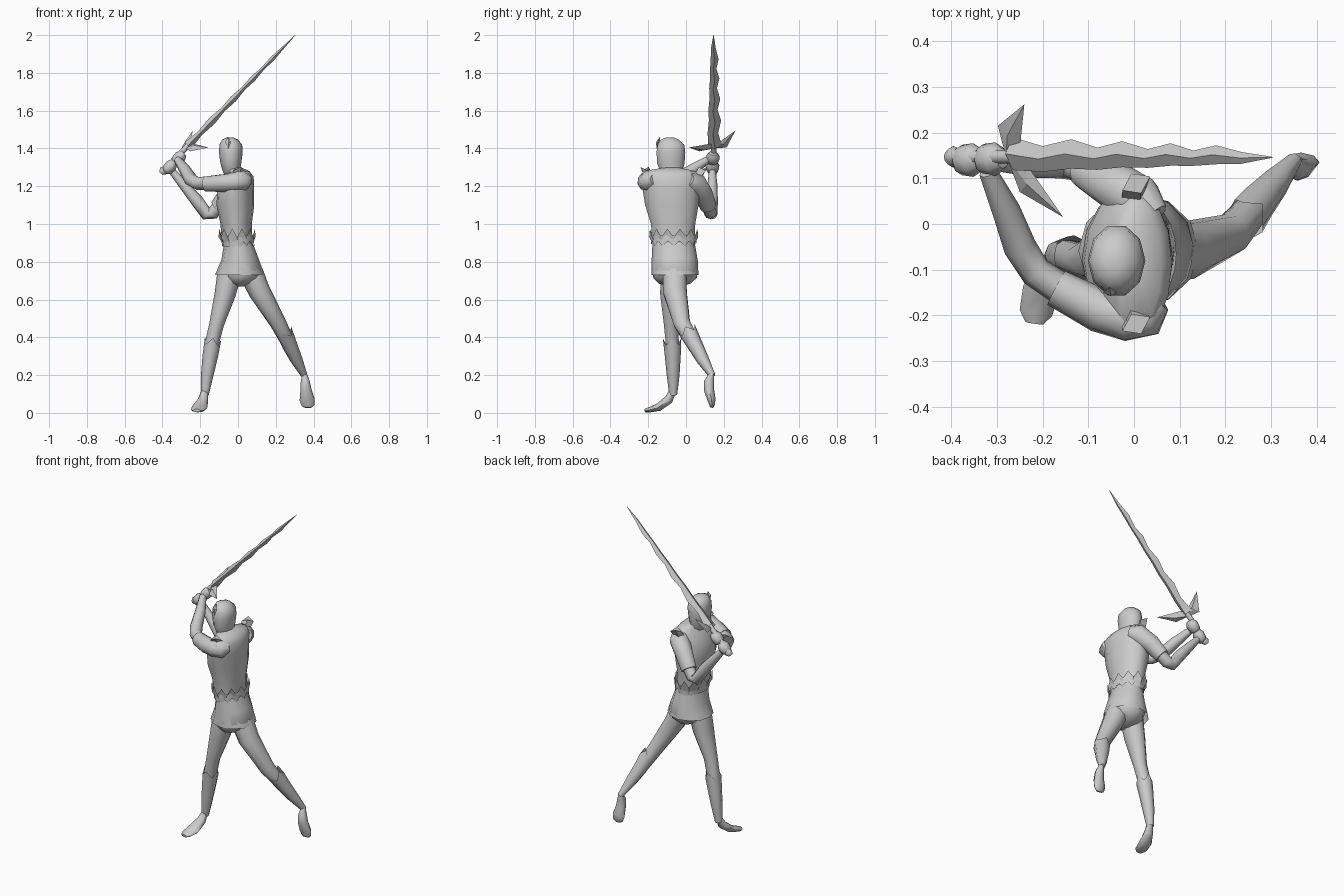
import bpy, math
from mathutils import Vector

X, Y, Z = Vector((1, 0, 0)), Vector((0, 1, 0)), Vector((0, 0, 1))


def make(name, verts, faces, angle=55):
    me = bpy.data.meshes.new(name)
    me.from_pydata([tuple(v) for v in verts], [], faces)
    ob = bpy.data.objects.new(name, me)
    bpy.context.collection.objects.link(ob)
    bpy.ops.object.select_all(action='DESELECT')
    ob.select_set(True)
    bpy.context.view_layer.objects.active = ob
    bpy.ops.object.mode_set(mode='EDIT')
    bpy.ops.mesh.select_all(action='SELECT')
    bpy.ops.mesh.normals_make_consistent(inside=False)
    bpy.ops.object.mode_set(mode='OBJECT')
    bpy.ops.object.shade_smooth_by_angle(angle=math.radians(angle))
    return ob


def tube(name, pts, n=10, ref=X, axis=None, caps=True, zig=None, angle=55):
    """Loft elliptical rings (x, y, z, r[, r2]); zig[i] lifts every other vertex of ring i."""
    verts, faces = [], []
    cs = [Vector(p[:3]) for p in pts]
    for i, p in enumerate(pts):
        t = axis or (cs[min(i + 1, len(cs) - 1)] - cs[max(i - 1, 0)]).normalized()
        u = (ref - t * ref.dot(t)).normalized()
        v = t.cross(u)
        for k in range(n):
            a = 2 * math.pi * k / n
            q = cs[i] + u * p[3] * math.cos(a) + v * p[-1] * math.sin(a)
            if zig:
                q = q + t * zig[i] * (1 if k % 2 else -1)
            verts.append(q)
    for i in range(len(pts) - 1):
        for k in range(n):
            a, b = i * n + k, i * n + (k + 1) % n
            faces.append((a, b, b + n, a + n))
    if caps:
        faces.append(tuple(reversed(range(n))))
        faces.append(tuple(range(len(verts) - n, len(verts))))
    return make(name, verts, faces, angle)


def gem(name, outline, t):
    """Flat outline swelling to a ridge on both sides."""
    o = [Vector(p) for p in outline]
    c = sum(o, Vector()) / len(o)
    nrm = (o[1] - o[0]).cross(o[2] - o[0]).normalized() * t
    n = len(o)
    faces = []
    for k in range(n):
        faces += [(k, (k + 1) % n, n), ((k + 1) % n, k, n + 1)]
    return make(name, o + [c + nrm, c - nrm], faces, 20)


# head and forehead crest
tube("head", [(-.02, -.07, 1.24, .042, .048), (-.035, -.078, 1.28, .046, .062),
              (-.038, -.08, 1.32, .055, .076), (-.038, -.08, 1.38, .063, .08),
              (-.038, -.08, 1.42, .06, .074), (-.042, -.085, 1.447, .042, .05),
              (-.042, -.085, 1.458, .018, .022)], 10, axis=Z)
gem("crest", [(-.053, -.157, 1.395), (-.068, -.15, 1.435), (-.053, -.138, 1.462),
              (-.038, -.15, 1.435)], .01)

# torso, turned to the side
tube("torso", [(-.005, -.065, .88, .078, .115), (-.01, -.068, 1.0, .083, .12),
               (-.014, -.075, 1.1, .1, .145), (-.012, -.08, 1.19, .097, .155),
               (.005, -.087, 1.25, .078, .158), (.005, -.088, 1.28, .056, .14),
               (-.015, -.075, 1.298, .035, .045)], 14, axis=Z)

# belt with points up and down, standing off the waist
tube("belt_upper", [(-.003, -.065, .905, .084, .116), (-.005, -.065, .953, .098, .13)],
     24, axis=Z, caps=False, zig=[0, .022], angle=20)
tube("belt_lower", [(-.003, -.065, .94, .09, .122), (.003, -.065, .897, .086, .118)],
     24, axis=Z, caps=False, zig=[0, .016], angle=20)

# pelvis and flared skirt
tube("pelvis", [(.003, -.065, .9, .075, .11), (.012, -.06, .82, .096, .12),
                (.02, -.058, .755, .112, .122), (.018, -.058, .715, .095, .115),
                (.012, -.06, .685, .06, .085), (.008, -.06, .668, .018, .03)], 12, axis=Z)
tube("skirt", [(.003, -.065, .89, .078, .113), (.01, -.06, .81, .098, .122),
               (.01, -.058, .73, .132, .124)], 12, axis=Z, caps=False)

# legs, boots and feet
legs = {
    "front": dict(
        leg=[(-.045, -.072, .74, .065), (-.068, -.075, .63, .056, .065), (-.113, -.08, .47, .039),
             (-.145, -.07, .34, .036), (-.176, -.068, .1, .019)],
        boot=[(-.134, -.073, .38, .044, .049), (-.147, -.07, .3, .041, .042),
              (-.163, -.068, .2, .033, .034), (-.176, -.068, .095, .021)],
        foot=[(-.176, -.07, .115, .018), (-.185, -.092, .07, .028, .024),
              (-.203, -.145, .03, .041, .021), (-.215, -.195, .016, .036, .014),
              (-.218, -.217, .012, .02, .009)]),
    "rear": dict(
        leg=[(.07, -.06, .74, .065), (.115, -.058, .64, .058, .065), (.213, -.022, .475, .044, .046),
             (.27, .045, .36, .036), (.35, .138, .2, .016)],
        boot=[(.245, .01, .43, .045, .05), (.275, .05, .355, .041),
              (.31, .09, .28, .033), (.352, .14, .195, .017)],
        foot=[(.352, .135, .205, .014), (.356, .122, .165, .024, .027),
              (.36, .122, .12, .03, .027), (.366, .135, .07, .04, .022),
              (.37, .138, .04, .034, .014), (.37, .135, .028, .02, .008)]),
}
for side, d in legs.items():
    tube(side + "_leg", d["leg"], 10)
    tube(side + "_boot", d["boot"], 8, zig=[.018, 0, 0, 0], caps=False)
    tube(side + "_foot", d["foot"], 8)

# arms, sleeves and fists
arms = {
    "left": dict(
        sleeve=[(.06, -.17, 1.235, .025), (.03, -.192, 1.23, .052, .058), (-.02, -.205, 1.225, .053),
                (-.075, -.19, 1.217, .048), (-.17, -.14, 1.212, .042)],
        arm=[(-.14, -.155, 1.215, .036), (-.215, -.105, 1.215, .035), (-.25, -.05, 1.235, .036),
             (-.28, .03, 1.285, .031), (-.32, .115, 1.34, .02)],
        fist=(-.312, .142, 1.35)),
    "right": dict(
        sleeve=[(.045, .015, 1.235, .035), (.01, .05, 1.22, .057), (-.05, .09, 1.16, .052),
                (-.105, .12, 1.09, .044)],
        arm=[(-.08, .108, 1.12, .035), (-.135, .13, 1.055, .034), (-.165, .133, 1.05, .033),
             (-.215, .135, 1.12, .034), (-.29, .14, 1.21, .026), (-.345, .14, 1.275, .019)],
        fist=(-.36, .14, 1.303)),
}
grip = Vector((.7, 0, .72)).normalized()
for side, d in arms.items():
    tube(side + "_sleeve", d["sleeve"], 10, ref=Vector((.3, -.5, .8)))
    tube(side + "_arm", d["arm"], 8, ref=Y if side == "right" else Z)
    c = Vector(d["fist"])
    tube(side + "_fist", [(*(c + grip * s), r, r * 1.15) for s, r in
                          ((-.04, .016), (-.024, .029), (.012, .032), (.036, .018))], 8, axis=grip)

# small spiked shoulder pads, leaning outward
for name, y, s in (("left", -.205, -1), ("right", .075, 1)):
    tube(name + "_shoulder_pad", [(.0, y - s * .01, 1.25, .03, .025),
                                  (.005, y + s * .014, 1.292, .034, .024)], 4,
         ref=X + Y * .5, axis=Z, zig=[0, .01], angle=20)


# sword: grip, winged guard and wavy blade
def on_sword(x, y=.147):
    return (x, y, 2.0 - 1.03 * (.303 - x))


tube("sword_grip", [(*on_sword(-.408), .012), (*on_sword(-.395), .024), (*on_sword(-.38), .015),
                    (*on_sword(-.25), .015)], 8, ref=Y, axis=grip)
gem("upper_guard", [(-.28, .145, 1.4), (-.298, .215, 1.405), (-.24, .262, 1.495), (-.25, .165, 1.425)], .014)
gem("lower_guard", [(-.28, .15, 1.4), (-.25, .07, 1.385), (-.155, .015, 1.405), (-.235, .13, 1.425)], .014)
stations = [-.265, -.2, -.137, -.08, -.026, .03, .08, .13, .18, .235]
blade = []
for i, x in enumerate(stations):
    odd = i % 2
    w = (.03 if odd else .036) - .0019 * i
    wave = (.006 - .0003 * i) * (-1 if odd else 1)
    thick = (.015 if odd else .024) * (1 - .06 * i)
    blade.append((*on_sword(x, .148 + wave), w, thick))
blade.append((*on_sword(.303, .146), .001, .001))
tube("sword_blade", blade, 4, ref=Y, axis=grip, angle=15)
